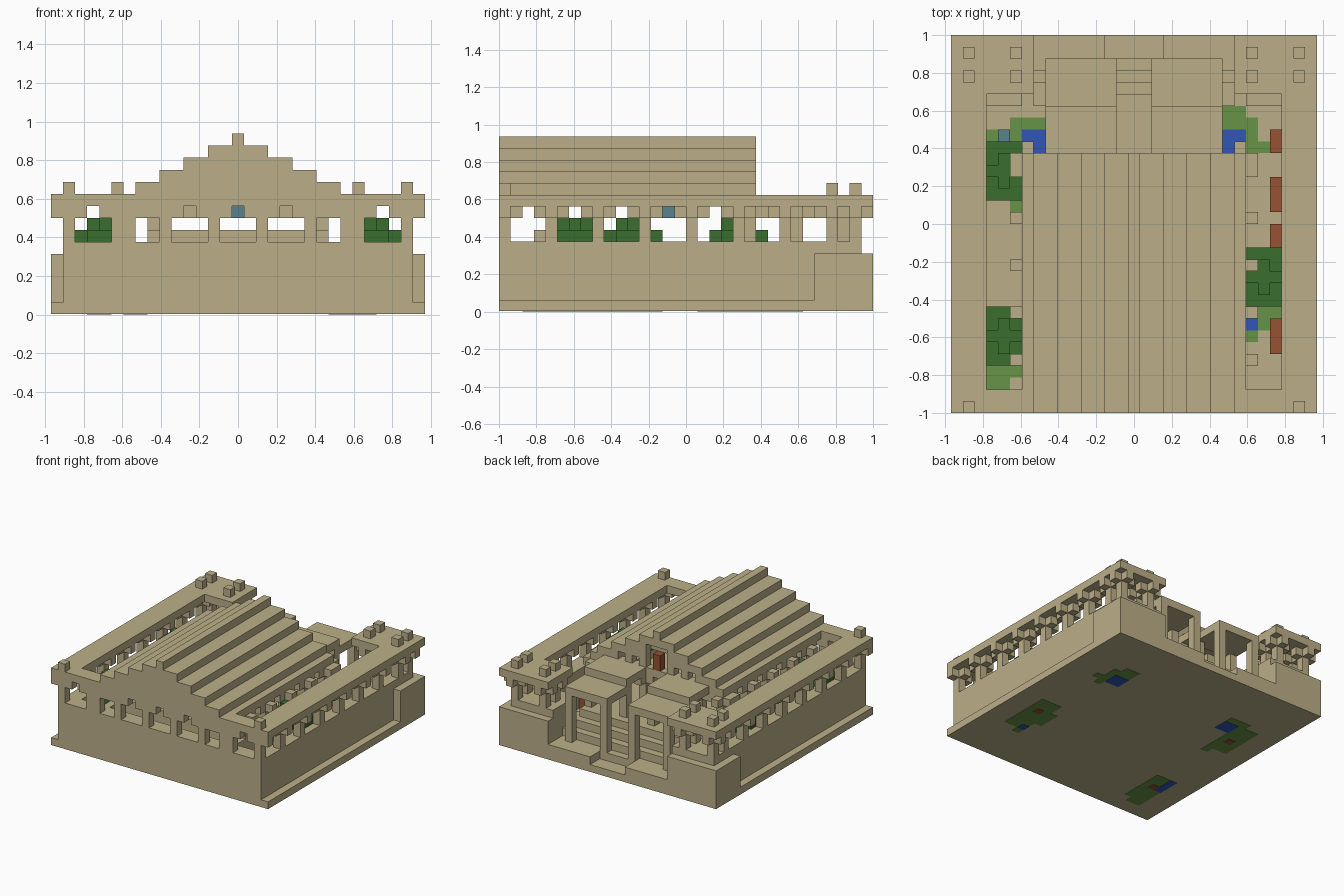
import bpy, bmesh

cube = bpy.data.objects.get("Cube")
if cube:
    bpy.data.objects.remove(cube, do_unlink=True)

U = 0.0625  # size of one block


def material(name, rgb):
    m = bpy.data.materials.new(name)
    m.use_nodes = True
    m.diffuse_color = (*rgb, 1)
    m.node_tree.nodes["Principled BSDF"].inputs["Base Color"].default_value = (*rgb, 1)
    return m


STONE = material("sandstone", (0.50, 0.43, 0.25))
LEAF = material("dark_leaf", (0.042, 0.156, 0.027))
GRASS = material("grass", (0.136, 0.296, 0.061))
WATER = material("water_blue", (0.032, 0.093, 0.479))
CLAY = material("red_brown", (0.305, 0.084, 0.034))
STEEL = material("steel_blue", (0.102, 0.223, 0.262))


def build(name, mat, boxes):
    """One object from boxes given as x0, x1, y0, y1, z0, z1 in blocks."""
    bm = bmesh.new()
    for x0, x1, y0, y1, z0, z1 in boxes:
        verts = bmesh.ops.create_cube(bm, size=1)["verts"]
        for v in verts:
            v.co.x = (x0 if v.co.x < 0 else x1) * U
            v.co.y = (y0 if v.co.y < 0 else y1) * U
            v.co.z = (z0 if v.co.z < 0 else z1) * U
    mesh = bpy.data.meshes.new(name)
    bm.to_mesh(mesh)
    bm.free()
    mesh.materials.append(mat)
    bpy.context.collection.objects.link(bpy.data.objects.new(name, mesh))


def both(boxes):
    """Boxes plus their mirror images across x."""
    return boxes + [(-b[1], -b[0], *b[2:]) for b in boxes]


def column(x, y, base):
    """Square column with a cross-shaped capital, centred on x, y."""
    lo, hi = max(y - 1.5, -16), min(y + 1.5, 16)
    return [(x - .5, x + .5, y - .5, y + .5, base, 9),
            (x - 1.5, x + 1.5, y - .5, y + .5, 8, 9),
            (x - .5, x + .5, lo, hi, 8, 9)]


def columns(spots, base):
    return [b for x, y in spots for b in column(x, y, base)]


# Ground slab and outer walls around the sunken courts
build("base_slab", STONE, [(-15.5, 15.5, -16, 16, .06, 1)])
build("front_wall", STONE, [(-14.5, 14.5, -16, -14, .5, 6)])
build("side_walls", STONE, both([(12.5, 14.5, -16, 15, .5, 6)]))
build("corner_podiums", STONE, both([(8.5, 15.5, 11, 16, .5, 5),
                                     (8.5, 14.5, 11, 15, .5, 6),
                                     (9.5, 12.5, 10, 11, .5, 6)]))

# Hall floor, sills and the entrance stairs at the back
build("hall_floor", STONE, [(-9.5, 9.5, -15, 6, .5, 5), (-7.5, 7.5, 5, 11, .5, 5),
                            (-7.5, 7.5, -13, -12, 5, 7)])
build("hall_sills", STONE, both([(8.5, 9.5, -15, 6, 5, 6)]))
build("stairs", STONE, [(-8.5, 8.5, 10, 14 - i, .5, 2 + i) for i in range(3)])
build("stair_blocks", STONE, both([(2.5, 8.5, 14, 16, .5, 2)]))

# Arcades
build("front_arcade", STONE, columns([(x, -15.5) for x in range(-14, 15, 4)], 6))
side_rows = [-15.5 + 4 * i for i in range(8)]
build("side_arcades", STONE, both(columns([(14, y) for y in side_rows], 6)))
build("hall_arcades", STONE, both(columns([(9, y) for y in side_rows if y < 5], 6)))
build("hall_back_columns", STONE, both(columns([(2, 5.5), (6, 5.5), (9, 5.5)], 5)))
build("corner_columns", STONE, both(columns(
    [(x, y) for x in (10, 14) for y in (12.5, 14.5)], 6)))

# Flat roofs
build("gallery_roof", STONE, both([(12.5, 15.5, -16, 16, 9, 10),
                                   (8.5, 13, 11, 16, 9, 10),
                                   (0, 13, -16, -14, 9, 10),
                                   (5.5, 9.5, -15, 6, 9, 10),
                                   (0, 6, 5, 6, 9, 10)]))
build("roof_finials", STONE, both(
    [(x - .5, x + .5, y, y + 1, 10, 11)
     for x, y in ((14, -16), (10, 12), (10, 14), (14, 12), (14, 14))]))

# Stepped gable roof, hollow inside
steps, gable = [], []
for k in range(5):
    half, z = 8.5 - 2 * k, 10 + k
    steps += both([(max(half - 3, 0), half, -16, 6, z, z + 1)])
    gable.append((-half, half, -16, -15, z, z + 1))
build("stepped_roof", STONE, steps)
build("front_gable", STONE, gable)
build("back_gable", STONE, both(
    [(x - .5, x + .5, 5, 6, 10, 12) for x in (2, 4)]
    + [(0, 3, 4, 5, 12, 13), (1.5, 3.5, 5, 6, 11, 12)]))
build("gable_figure", CLAY, [(-.5, .5, 5, 6, 10, 12)])
build("hanging_lamp", STEEL, [(-.5, .5, -2, -1, 8, 9)])

# Two porches, each with a low and a high roof
build("porch_roofs", STONE, both([(1.5, 7.5, 9, 14, 8, 9), (1.5, 7.5, 6, 10, 9, 10)]))
build("porch_columns", STONE, both(
    [(x - .5, x + .5, y, y + 1, 1.5, 8) for x in (2, 7) for y in (13, 9)]))

# Trees in the courts
trees = [(11, -4.5), (-11, 4.5), (-11, -9.5)]
build("tree_trunks", CLAY, [(x - .5, x + .5, y - .5, y + .5, 0, 6) for x, y in trees])
crowns = []
for x, y in trees:
    crowns += [(x - 1.5, x + 1.5, y - 2.5, y + 2.5, 5, 7),
               (x - 2.5, x + 2.5, y - 1.5, y + 1.5, 6, 7),
               (x - 1.5, x + 1.5, y - .5, y + .5, 7, 8),
               (x - .5, x + .5, y - 1.5, y + 1.5, 7, 8)]
build("tree_crowns", LEAF, crowns)

# Grass and pools, let into the ground slab
lawns = []
for x0, x1, y0, y1 in [(7.5, 9.5, 6, 10), (9.5, 10.5, 5, 9), (10, 11.5, 6, 7),
                       (9.5, 12.5, -9, -2), (9.5, 10.5, -10, -8), (8.5, 10, -7, -4),
                       (-12.5, -9.5, 2, 8), (-10.5, -7.5, 8, 9), (-10.5, -9.5, 1, 9),
                       (-12.5, -9.5, -13, -7), (-12.5, -10.5, -14, -12)]:
    lawns.append((x0, x1, y0, y1, .03, 1.03))
build("grass", GRASS, lawns)
build("pools", WATER, [(x0, x1, y0, y1, 0, 1.06) for x0, x1, y0, y1 in
                       [(7.5, 9.5, 6, 8), (9.5, 10.5, -9, -8), (-9.5, -7.5, 6, 8),
                        (-12.5, -11.5, -10, -7)]])

# Court furnishings
build("court_lamp", STEEL, [(-11.5, -10.5, 7, 8, 1, 2)])
build("court_shelves", CLAY, [(11.5, 12.5, y0, y1, 1, 4) for y0, y1 in
                              ((-11, -8), (-2, 0), (1, 4), (6, 8))])
